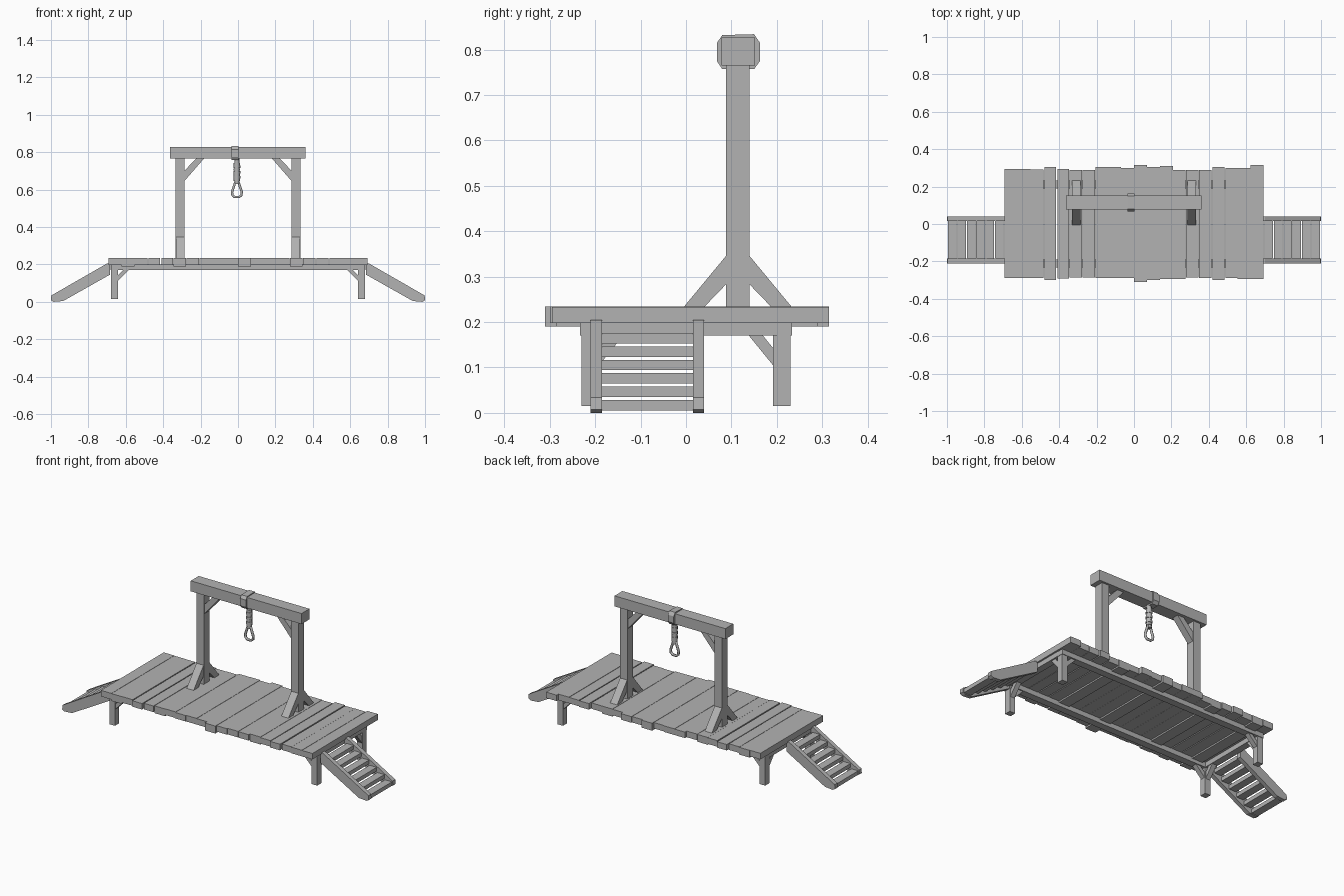
import bpy, bmesh, math
from mathutils import Vector

if "Cube" in bpy.data.objects:
    bpy.data.objects.remove(bpy.data.objects["Cube"])

wood = bpy.data.materials.new("weathered grey")
wood.diffuse_color = (0.45, 0.45, 0.45, 1)
wood.use_nodes = True
wood.node_tree.nodes["Principled BSDF"].inputs["Base Color"].default_value = wood.diffuse_color


def finish(name, bm):
    bmesh.ops.recalc_face_normals(bm, faces=bm.faces)
    me = bpy.data.meshes.new(name)
    bm.to_mesh(me)
    bm.free()
    me.materials.append(wood)
    ob = bpy.data.objects.new(name, me)
    bpy.context.collection.objects.link(ob)
    return ob


def prism(name, pts, axis, lo, hi):
    """Extrude a 2D profile: (y, z) along x, or (x, z) along y."""
    bm = bmesh.new()
    place = (lambda p, t: (t, p[0], p[1])) if axis == 'x' else (lambda p, t: (p[0], t, p[1]))
    f = bm.faces.new([bm.verts.new(place(p, lo)) for p in pts])
    up = bmesh.ops.extrude_face_region(bm, geom=[f])
    shift = Vector(place((0, 0), hi - lo))
    bmesh.ops.translate(bm, vec=shift, verts=[v for v in up['geom'] if isinstance(v, bmesh.types.BMVert)])
    return finish(name, bm)


def box(name, x0, x1, y0, y1, z0, z1):
    return prism(name, [(y0, z0), (y1, z0), (y1, z1), (y0, z1)], 'x', x0, x1)


def tube(name, pts, radius, closed=False):
    cu = bpy.data.curves.new(name, 'CURVE')
    cu.dimensions = '3D'
    cu.bevel_depth = radius
    cu.bevel_resolution = 1
    cu.use_fill_caps = True
    sp = cu.splines.new('POLY')
    sp.points.add(len(pts) - 1)
    for p, co in zip(sp.points, pts):
        p.co = (*co, 1)
    sp.use_cyclic_u = closed
    cu.materials.append(wood)
    ob = bpy.data.objects.new(name, cu)
    bpy.context.collection.objects.link(ob)


# deck planks with uneven ends
back = [.295, .295, .292, .305, .295, .29, .29, .305, .305, .30,
        .315, .305, .31, .29, .29, .288, .305, .30, .30, .315]
front = [.29, .29, .29, .30, .292, .285, .285, .29, .288, .288,
         .31, .30, .295, .295, .285, .29, .30, .29, .295, .295]
w = 1.384 / 20
for i in range(20):
    x = -0.692 + i * w
    gap = 0.005 if i in (3, 4, 16, 17) else 0.0006
    low = 0.19 if i in (1, 5, 10, 14) else 0.198
    box("deck_plank", x + gap, x + w - gap / 4, -front[i], back[i], low, 0.234 - 0.001 * (i % 2))

# support beams under the deck
for s in (-1, 1):
    box("long_beam", -0.68, 0.68, s * .212 - .021, s * .212 + .021, 0.17, 0.2)
    box("cross_beam", s * .662 - .02, s * .662 + .02, -.2, .2, 0.17, 0.2)

# legs with braces in both directions
for sx in (-1, 1):
    for sy in (-1, 1):
        box("leg", sx * .66 - .018, sx * .66 + .018, sy * .211 - .019, sy * .211 + .019, 0.015, 0.18)
        prism("leg_brace_long", [(sx * .645, .108), (sx * .582, .172), (sx * .612, .172), (sx * .645, .14)],
              'y', sy * .211 - .014, sy * .211 + .014)
        prism("leg_brace_cross", [(sy * .194, .102), (sy * .137, .172), (sy * .168, .172), (sy * .194, .14)],
              'x', sx * .66 - .014, sx * .66 + .014)

# stairs at both ends
for s in (-1, 1):
    side = [(s * .685, .205), (s * .70, .205), (s * .998, .034), (s * 1.0, .008),
            (s * .985, .0), (s * .935, .004), (s * .685, .145)]
    for y in (-.21, .015):
        prism("stair_side", side, 'y', y, y + .025)
    for i in range(6):
        x, z = .722 + .05 * i, .153 - .0295 * i
        a, b = sorted((s * (x - .024), s * (x + .022)))
        box("stair_tread", a, b, -.187, .017, z, z + .023)

# uprights with foot and top braces
cy = 0.114
for s in (-1, 1):
    x = s * .309
    box("upright", x - .024, x + .024, cy - .026, cy + .026, 0.23, 0.77)
    for d in (-1, 1):
        prism("foot_brace", [(cy + d * .12, .232), (cy + d * .075, .232), (cy + d * .024, .285), (cy + d * .024, .348)],
              'x', x - .023, x + .023)
    prism("top_brace", [(s * .287, .645), (s * .18, .768), (s * .222, .768), (s * .287, .70)],
          'y', cy - .02, cy + .02)

# top beam
box("top_beam", -.363, .36, .078, .152, .765, .827)

# rope wrapped around the beam
band = [(.08, .757), (.15, .757), (.163, .775), (.163, .815), (.15, .834),
        (.08, .832), (.068, .815), (.068, .775)]
prism("rope_wrap", band, 'x', -.034, .004)

# hanging rope, coils and loop
cx = -.006
tube("rope_strand", [(cx, cy, .77), (cx, cy, .63)], .014)
for i in range(7):
    z = .735 - .014 * i
    tube("rope_coil", [(cx, cy, z + .007), (cx, cy, z - .006)], .019 if i % 2 else .0175)
loop = [(cx + dx, cy, z) for dx, z in ((-.008, .645), (-.016, .617), (-.026, .588), (-.024, .57), (-.012, .56),
                                       (.012, .56), (.024, .57), (.026, .588), (.016, .617), (.008, .645))]
tube("rope_loop", loop, .0075, True)
